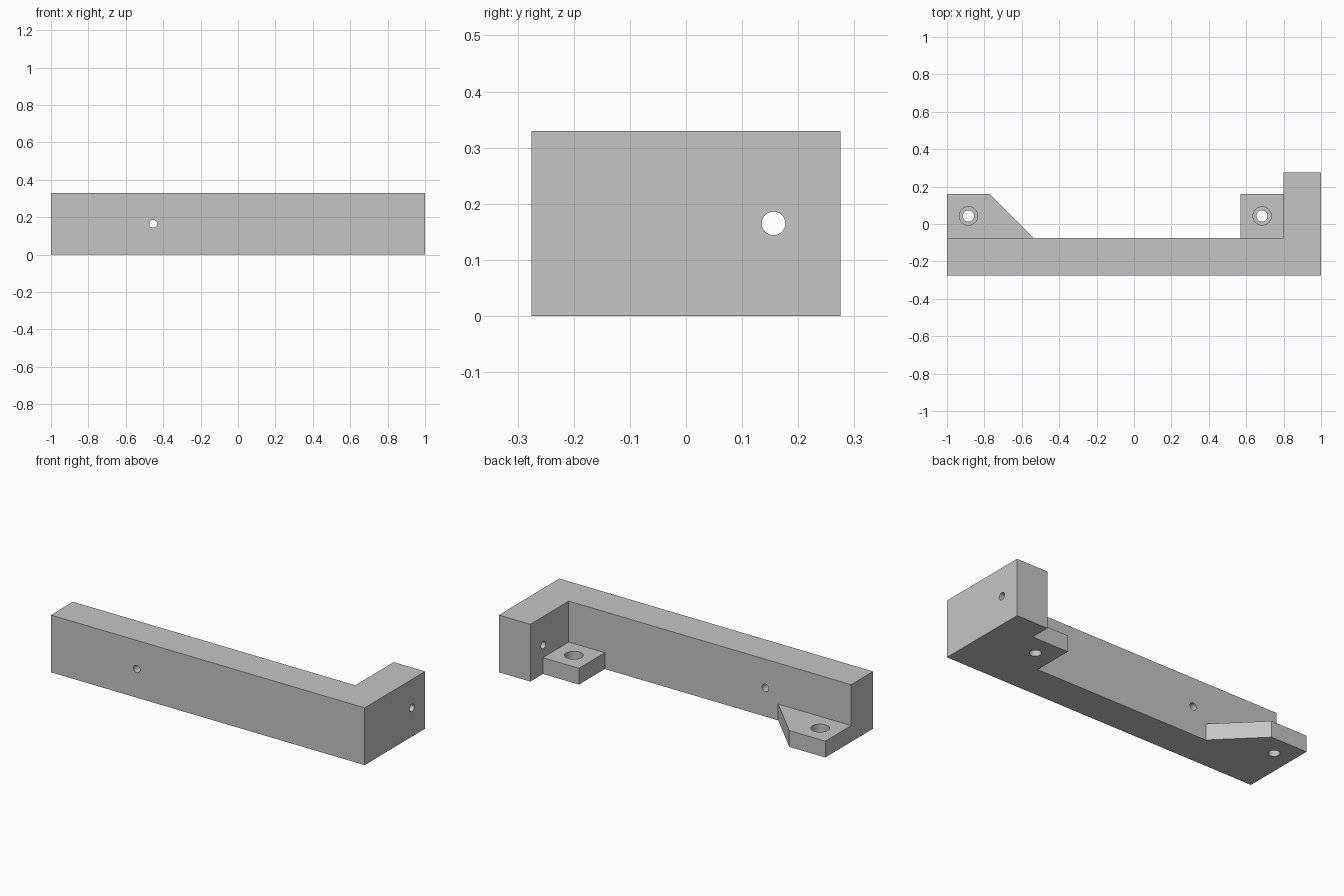
import bpy, bmesh
from math import pi
from mathutils import Matrix, Vector

cube = bpy.data.objects.get("Cube")
if cube:
    bpy.data.objects.remove(cube, do_unlink=True)

HEIGHT, TAB, HOLE_Z = 0.33, 0.094, 0.165
FRONT, INNER, BACK, TAB_BACK = -0.275, -0.075, 0.275, 0.16
ARM = 0.8

grey = bpy.data.materials.new("plain_grey")
grey.use_nodes = True
grey.diffuse_color = (0.56, 0.56, 0.56, 1)
grey.node_tree.nodes["Principled BSDF"].inputs["Base Color"].default_value = grey.diffuse_color


def to_object(name, bm):
    bmesh.ops.recalc_face_normals(bm, faces=bm.faces)
    mesh = bpy.data.meshes.new(name)
    bm.to_mesh(mesh)
    bm.free()
    mesh.materials.append(grey)
    obj = bpy.data.objects.new(name, mesh)
    bpy.context.scene.collection.objects.link(obj)
    return obj


def extrusion(name, outline, height):
    bm = bmesh.new()
    face = bm.faces.new([bm.verts.new((x, y, 0)) for x, y in outline])
    top = bmesh.ops.extrude_face_region(bm, geom=[face])["geom"]
    verts = [v for v in top if isinstance(v, bmesh.types.BMVert)]
    bmesh.ops.translate(bm, verts=verts, vec=(0, 0, height))
    return to_object(name, bm)


def drill(name, center, radius, length, axis="Z"):
    bm = bmesh.new()
    turn = {"X": Matrix.Rotation(pi / 2, 4, "Y"),
            "Y": Matrix.Rotation(pi / 2, 4, "X"),
            "Z": Matrix.Identity(4)}[axis]
    bmesh.ops.create_cone(bm, cap_ends=True, segments=40, radius1=radius, radius2=radius,
                          depth=length, matrix=Matrix.Translation(Vector(center)) @ turn)
    return to_object(name, bm)


def combine(target, other, operation):
    """Apply a boolean to the target and discard the helper."""
    mod = target.modifiers.new(operation.lower(), "BOOLEAN")
    mod.operation, mod.solver, mod.object = operation, "EXACT", other
    deps = bpy.context.evaluated_depsgraph_get()
    mesh = bpy.data.meshes.new_from_object(target.evaluated_get(deps))
    target.modifiers.clear()
    target.data = mesh
    bpy.data.objects.remove(other, do_unlink=True)


# L-shaped beam with the return arm on the left end
bracket = extrusion("corner_bracket", [(-1, FRONT), (1, FRONT), (1, BACK), (ARM, BACK),
                                       (ARM, INNER), (-1, INNER)], HEIGHT)

# Low mounting tabs, one chamfered and one square
chamfered_tab = extrusion("chamfered_tab", [(-1, INNER), (-0.535, INNER),
                                            (-0.77, TAB_BACK), (-1, TAB_BACK)], TAB)
square_tab = extrusion("square_tab", [(0.57, INNER), (ARM, INNER),
                                      (ARM, TAB_BACK), (0.57, TAB_BACK)], TAB)
for tab in (chamfered_tab, square_tab):
    combine(bracket, tab, "UNION")

# Counterbored screw holes through the tabs
for x in (-0.885, 0.685):
    combine(bracket, drill("screw_hole", (x, 0.043, 0), 0.03, 0.4), "DIFFERENCE")
    combine(bracket, drill("counterbore", (x, 0.043, TAB), 0.049, 0.1), "DIFFERENCE")

# Cross holes through the beam and the arm
combine(bracket, drill("beam_hole", (-0.453, -0.175, HOLE_Z), 0.021, 0.3, "Y"), "DIFFERENCE")
combine(bracket, drill("arm_hole", (0.9, 0.156, HOLE_Z), 0.021, 0.3, "X"), "DIFFERENCE")

# Smooth hole walls, sharp outer edges
bpy.ops.object.select_all(action="DESELECT")
bracket.select_set(True)
bpy.context.view_layer.objects.active = bracket
bpy.ops.object.shade_smooth_by_angle()
